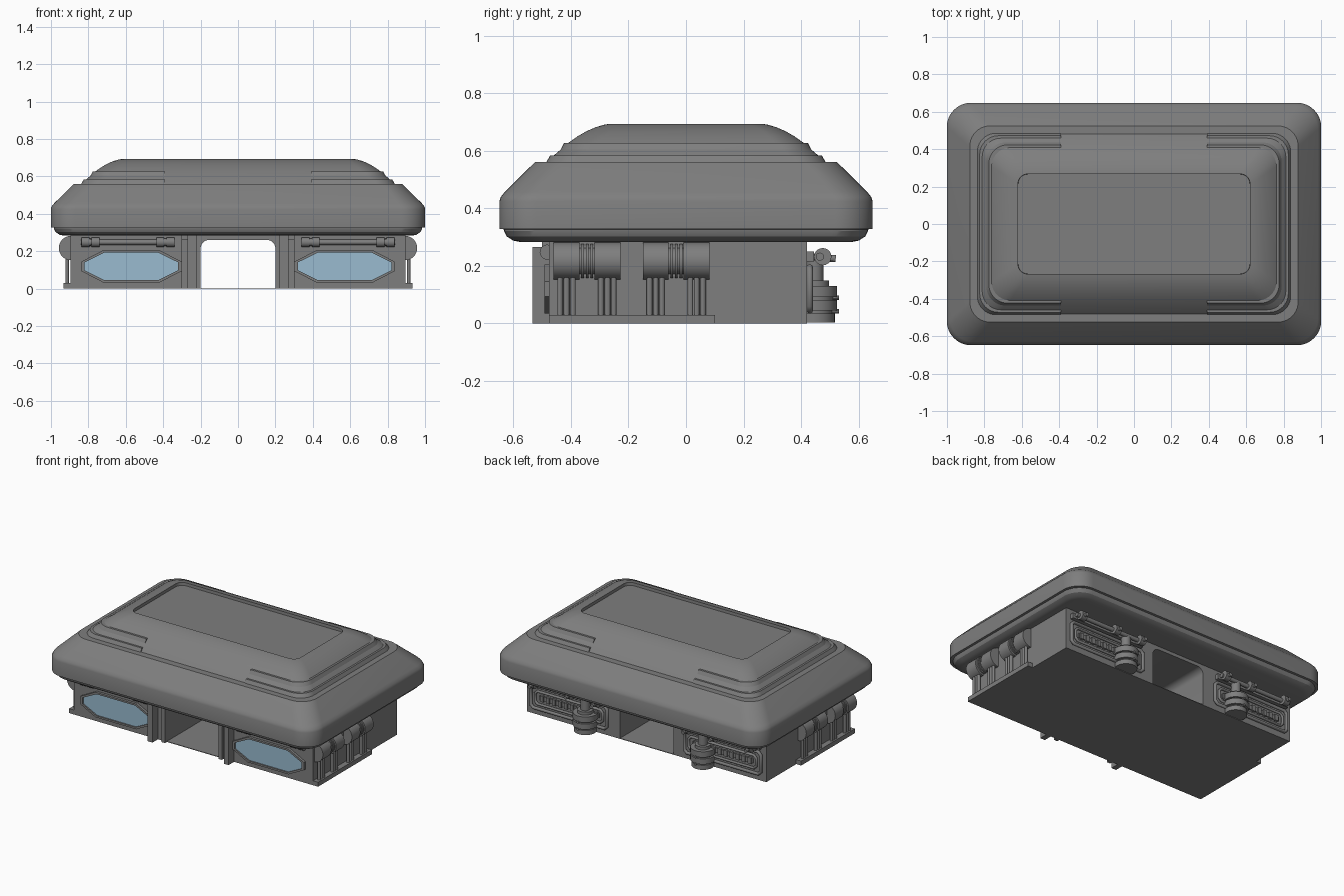
import bpy, bmesh, math
from mathutils import Vector, Matrix

if "Cube" in bpy.data.objects:
    bpy.data.objects.remove(bpy.data.objects["Cube"])

def material(name, rgb):
    m = bpy.data.materials.new(name)
    m.diffuse_color = (*rgb, 1)
    m.use_nodes = True
    m.node_tree.nodes["Principled BSDF"].inputs["Base Color"].default_value = m.diffuse_color
    return m

GREY = material("hull grey", (0.21, 0.21, 0.21))
GLASS = material("window blue", (0.32, 0.50, 0.63))

def finish(name, bm, mat=GREY, smooth=True):
    bmesh.ops.recalc_face_normals(bm, faces=bm.faces[:])
    me = bpy.data.meshes.new(name)
    bm.to_mesh(me)
    bm.free()
    me.materials.append(mat)
    ob = bpy.data.objects.new(name, me)
    bpy.context.collection.objects.link(ob)
    if smooth:
        bpy.ops.object.select_all(action='DESELECT')
        ob.select_set(True)
        bpy.context.view_layer.objects.active = ob
        bpy.ops.object.shade_smooth_by_angle(angle=math.radians(28))
    return ob

def add_box(bm, x0, x1, y0, y1, z0, z1):
    mat = Matrix.Translation(((x0+x1)/2, (y0+y1)/2, (z0+z1)/2)) @ \
        Matrix.Diagonal((abs(x1-x0), abs(y1-y0), abs(z1-z0), 1))
    bmesh.ops.create_cube(bm, size=1, matrix=mat)

def add_cyl(bm, a, b, r, seg=20):
    a, b = Vector(a), Vector(b)
    rot = Vector((0, 0, 1)).rotation_difference(b - a).to_matrix().to_4x4()
    bmesh.ops.create_cone(bm, cap_ends=True, segments=seg, radius1=r, radius2=r,
                          depth=(b-a).length, matrix=Matrix.Translation((a+b)/2) @ rot)

def add_prism(bm, pts, y0, y1):
    f = bm.faces.new([bm.verts.new((x, y0, z)) for x, z in pts])
    g = bmesh.ops.extrude_face_region(bm, geom=[f])
    bmesh.ops.translate(bm, vec=(0, y1-y0, 0),
                        verts=[v for v in g['geom'] if isinstance(v, bmesh.types.BMVert)])

def rounded_ring(bm, hy, z, r, n=10):
    hx = hy + 0.353
    out = []
    for k, (sx, sy) in enumerate(((1, 1), (-1, 1), (-1, -1), (1, -1))):
        for i in range(n + 1):
            a = math.pi/2 * (k + i/n)
            out.append(bm.verts.new((sx*(hx-r) + r*math.cos(a), sy*(hy-r) + r*math.sin(a), z)))
    return out

def loft(bm, profile, closed=False):
    rings = [rounded_ring(bm, *p) for p in profile]
    pairs = list(zip(rings, rings[1:])) + ([(rings[-1], rings[0])] if closed else [])
    for A, B in pairs:
        for i in range(len(A)):
            j = (i + 1) % len(A)
            bm.faces.new((A[i], A[j], B[j], B[i]))
    if not closed:
        bm.faces.new(rings[0])
        bm.faces.new(rings[-1])

# Roof: lower lip, rim, slope, ledge, dome and sunken top panel
bm = bmesh.new()
loft(bm, [(0.575, 0.283, 0.10), (0.60, 0.288, 0.11), (0.622, 0.302, 0.12), (0.632, 0.322, 0.125),
          (0.632, 0.327, 0.125), (0.648, 0.328, 0.13), (0.648, 0.425, 0.13), (0.643, 0.440, 0.13),
          (0.630, 0.456, 0.125), (0.525, 0.560, 0.11), (0.48, 0.560, 0.10), (0.455, 0.587, 0.10),
          (0.405, 0.630, 0.10), (0.375, 0.651, 0.09), (0.345, 0.668, 0.08), (0.315, 0.681, 0.07),
          (0.285, 0.690, 0.06), (0.267, 0.693, 0.05), (0.266, 0.673, 0.05)])
finish("roof", bm)

# Stepped bands wrapping each end of the dome
for s, side in ((1, "right"), (-1, "left")):
    for part, (hy, z0, z1) in (("lower", (0.485, 0.560, 0.583)), ("upper", (0.436, 0.603, 0.627))):
        bm = bmesh.new()
        loft(bm, [(hy, z0, 0.1), (hy-0.013, z1, 0.1), (hy-0.05, z1, 0.08), (hy-0.05, z0, 0.08)], True)
        bmesh.ops.bisect_plane(bm, geom=bm.verts[:]+bm.edges[:]+bm.faces[:],
                               plane_co=(0.39*s, 0, 0), plane_no=(s, 0, 0), clear_inner=True)
        bmesh.ops.holes_fill(bm, edges=[e for e in bm.edges if e.is_boundary])
        finish(f"{part}_band_{side}", bm)

# Body with a rounded passage running front to back, on a thin floor
arch = []
for cx, a0 in ((-0.155, math.pi), (0.155, math.pi/2)):
    arch += [(cx + 0.045*math.cos(a0 - t*math.pi/12), 0.215 + 0.045*math.sin(a0 - t*math.pi/12))
             for t in range(7)]
bm = bmesh.new()
add_prism(bm, [(-0.895, 0), (-0.2, 0)] + arch + [(0.2, 0), (0.895, 0), (0.895, 0.29), (-0.895, 0.29)],
          -0.475, 0.42)
finish("body", bm)
bm = bmesh.new()
add_box(bm, -0.2, 0.2, -0.475, 0.42, 0, 0.004)
finish("passage_floor", bm, smooth=False)

# Raised trim around the front of the passage
bm = bmesh.new()
add_prism(bm, [(-0.225, 0), (-0.2, 0)] + arch + [(0.2, 0), (0.225, 0), (0.225, 0.285), (-0.225, 0.285)],
          -0.495, -0.47)
finish("passage_trim", bm)

def octagon(cx, w, h, top, side):
    cz = 0.119
    return [(cx-w, cz-side), (cx-top, cz-h), (cx+top, cz-h), (cx+w, cz-side),
            (cx+w, cz+side), (cx+top, cz+h), (cx-top, cz+h), (cx-w, cz+side)]

for s, side in ((1, "right"), (-1, "left")):
    # Door fins
    bm = bmesh.new()
    add_box(bm, s*0.267, s*0.303, -0.533, -0.47, 0, 0.265)
    add_box(bm, s*0.267, s*0.303, -0.50, -0.47, 0.265, 0.285)
    finish(f"door_fin_{side}", bm, smooth=False)

    # Window frame and pane
    outer, inner = octagon(s*0.57, 0.267, 0.085, 0.153, 0.026), octagon(s*0.57, 0.25, 0.073, 0.145, 0.021)
    bm = bmesh.new()
    for i in range(8):
        j = (i + 1) % 8
        add_prism(bm, [outer[i], outer[j], inner[j], inner[i]], -0.492, -0.47)
    bmesh.ops.remove_doubles(bm, verts=bm.verts[:], dist=1e-5)
    inside = [f for f in bm.faces if all(len(v.link_edges) > 3 for v in f.verts)
              and abs(f.normal.y) < 0.1 and max(v.co.y for v in f.verts) - min(v.co.y for v in f.verts) > 0.01
              and min(math.dist((v.co.x, v.co.z), p) for v in f.verts for p in outer) < 1e-4
              and min(math.dist((v.co.x, v.co.z), p) for v in f.verts for p in inner) < 1e-4]
    bmesh.ops.delete(bm, geom=inside, context='FACES_ONLY')
    finish(f"window_frame_{side}", bm, smooth=False)
    bm = bmesh.new()
    add_prism(bm, inner, -0.483, -0.475)
    finish(f"window_{side}", bm, GLASS, smooth=False)

    # Rail with end clamps above the window
    bm = bmesh.new()
    add_cyl(bm, (s*0.34, -0.482, 0.248), (s*0.84, -0.482, 0.248), 0.014)
    for a in (0.34, 0.395, 0.74, 0.795):
        add_cyl(bm, (s*a, -0.482, 0.248), (s*(a+0.042), -0.482, 0.248), 0.026)
    for a in (0.38, 0.785):
        add_cyl(bm, (s*a, -0.482, 0.248), (s*(a+0.017), -0.482, 0.248), 0.020)
    finish(f"front_rail_{side}", bm)

    # Side step
    bm = bmesh.new()
    add_box(bm, s*0.88, s*0.932, -0.475, 0.10, 0, 0.03)
    finish(f"side_step_{side}", bm, smooth=False)

    # Side tanks in pairs with ribbed couplings, and triple pipes down to the step
    for k, y in enumerate((-0.46, -0.15)):
        bm = bmesh.new()
        for a, b in ((0, 0.09), (0.142, 0.232)):
            add_cyl(bm, (s*0.893, y+a, 0.217), (s*0.893, y+b, 0.217), 0.065, 32)
        add_cyl(bm, (s*0.893, y+0.09, 0.217), (s*0.893, y+0.142, 0.217), 0.046, 32)
        for i in range(3):
            add_cyl(bm, (s*0.893, y+0.096+i*0.016, 0.217), (s*0.893, y+0.105+i*0.016, 0.217), 0.059, 32)
        for c in (0.045, 0.187):
            for d in (-0.022, 0, 0.022):
                add_cyl(bm, (s*0.913, y+c+d, 0.025), (s*0.913, y+c+d, 0.18), 0.010, 12)
        finish(f"side_tank_{side}_{k+1}", bm)

    # Rear panel: rounded loops of pipe around ribbed bars
    for k, (m, r) in enumerate(((0, 0.011), (0.032, 0.009))):
        cu = bpy.data.curves.new(f"rear_loop_{side}_{k+1}", 'CURVE')
        cu.dimensions = '3D'
        cu.bevel_depth, cu.bevel_resolution = r, 3
        sp = cu.splines.new('POLY')
        x0, x1, z0, z1, c = 0.29+m, 0.86-m, 0.045+m, 0.195-m, 0.018
        pts = [(x0+c, z0), (x1-c, z0), (x1, z0+c), (x1, z1-c), (x1-c, z1), (x0+c, z1), (x0, z1-c), (x0, z0+c)]
        sp.points.add(len(pts)-1)
        for p, (x, z) in zip(sp.points, pts):
            p.co = (s*x, 0.430, z, 1)
        sp.use_cyclic_u = True
        cu.materials.append(GREY)
        bpy.context.collection.objects.link(bpy.data.objects.new(cu.name, cu))
    bm = bmesh.new()
    add_box(bm, s*0.35, s*0.80, 0.41, 0.428, 0.105, 0.135)
    for i in range(10):
        add_box(bm, s*(0.36+i*0.045), s*(0.385+i*0.045), 0.41, 0.435, 0.10, 0.14)
    finish(f"rear_ribs_{side}", bm, smooth=False)

    # Rear rail with clamps and brackets
    bm = bmesh.new()
    add_cyl(bm, (s*0.31, 0.465, 0.232), (s*0.85, 0.465, 0.232), 0.014)
    for x in (0.34, 0.54, 0.81):
        add_cyl(bm, (s*(x-0.02), 0.475, 0.232), (s*(x+0.02), 0.475, 0.232), 0.030)
        add_cyl(bm, (s*x, 0.42, 0.232), (s*x, 0.52, 0.225), 0.012, 12)
    add_box(bm, s*0.30, s*0.86, 0.41, 0.445, 0.215, 0.25)
    finish(f"rear_rail_{side}", bm)

    # Rear canister: stacked discs with a neck up to the rail
    bm = bmesh.new()
    for z0, z1, r in ((0.004, 0.035, 0.070), (0.035, 0.045, 0.060), (0.045, 0.082, 0.078),
                      (0.082, 0.092, 0.064), (0.092, 0.130, 0.078), (0.130, 0.150, 0.050),
                      (0.150, 0.235, 0.030)):
        add_cyl(bm, (s*0.44, 0.447, z0), (s*0.44, 0.447, z1), r, 32)
    for z in (0.042, 0.09):
        add_cyl(bm, (s*0.44, 0.50, z), (s*0.44, 0.532, z), 0.008, 10)
    finish(f"rear_canister_{side}", bm)
